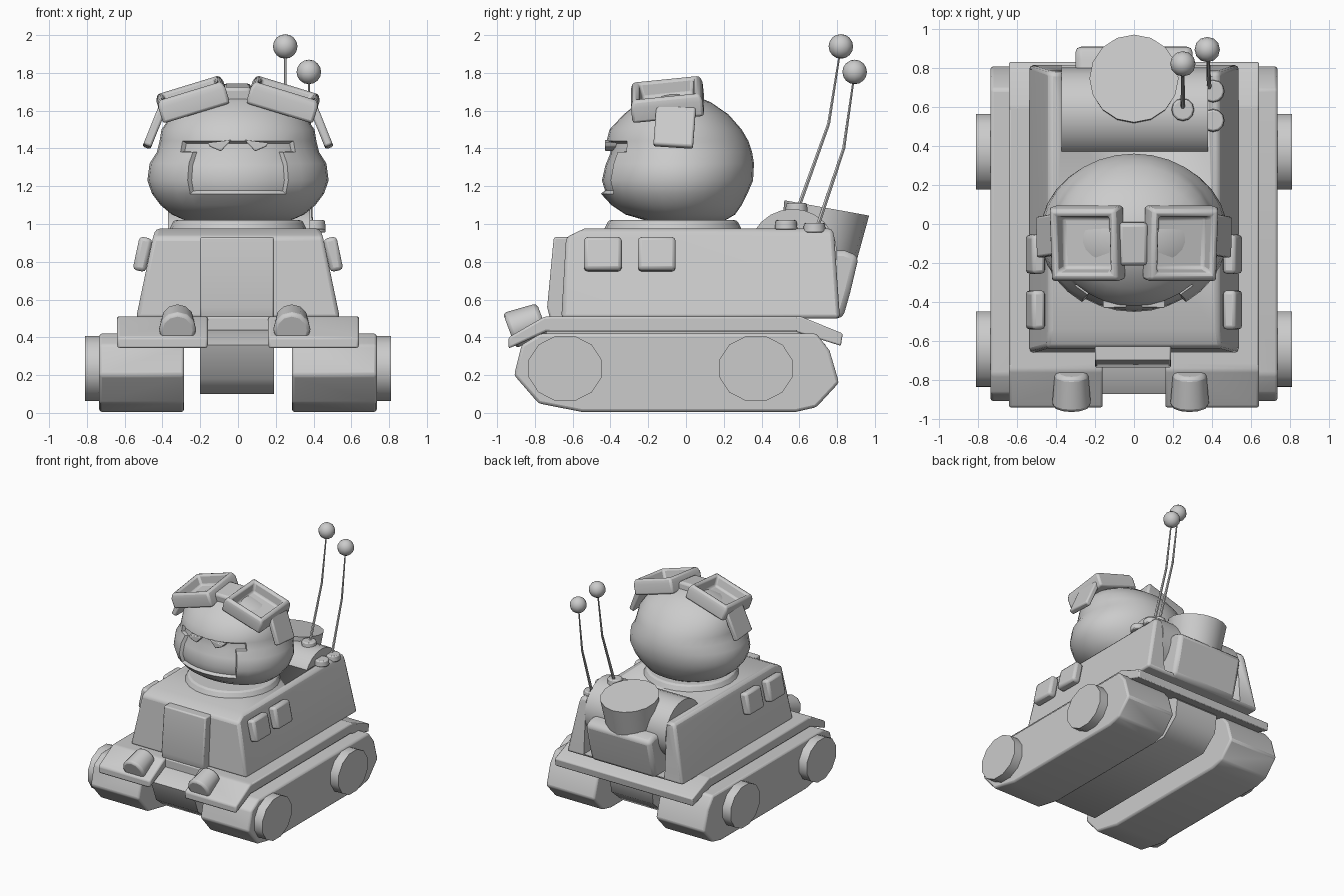
import bpy, bmesh, math
from mathutils import Matrix, Vector

if "Cube" in bpy.data.objects:
    bpy.data.objects.remove(bpy.data.objects["Cube"])

grey = bpy.data.materials.new("plain_grey")
grey.diffuse_color = (0.6, 0.6, 0.6, 1)
grey.use_nodes = True
grey.node_tree.nodes["Principled BSDF"].inputs["Base Color"].default_value = grey.diffuse_color


def finish(name, bm, bevel=0.0, angle=35, segs=2):
    bmesh.ops.recalc_face_normals(bm, faces=bm.faces)
    me = bpy.data.meshes.new(name)
    bm.to_mesh(me)
    bm.free()
    ob = bpy.data.objects.new(name, me)
    bpy.context.collection.objects.link(ob)
    me.materials.append(grey)
    if bevel:
        m = ob.modifiers.new("bevel", 'BEVEL')
        m.width, m.segments = bevel, segs
        m.limit_method = 'ANGLE'
    bpy.ops.object.select_all(action='DESELECT')
    ob.select_set(True)
    bpy.context.view_layer.objects.active = ob
    bpy.ops.object.shade_smooth_by_angle(angle=math.radians(angle))
    return ob


def loft(name, rings, matrix=None, **kw):
    """Skin a list of equal-length point rings and cap both ends."""
    bm = bmesh.new()
    vs = [[bm.verts.new(p) for p in r] for r in rings]
    n = len(vs[0])
    for a, b in zip(vs, vs[1:]):
        for i in range(n):
            bm.faces.new((a[i], a[(i + 1) % n], b[(i + 1) % n], b[i]))
    bm.faces.new(vs[0])
    bm.faces.new(vs[-1])
    if matrix:
        bm.transform(matrix)
    return finish(name, bm, **kw)


def prism(name, profile, x0, x1, **kw):
    """Side (y, z) profile extruded along x."""
    return loft(name, [[(x, y, z) for y, z in profile] for x in (x0, x1)], **kw)


def rect(x0, x1, y0, y1, z):
    return [(x0, y0, z), (x1, y0, z), (x1, y1, z), (x0, y1, z)]


def box(name, size, matrix, **kw):
    x, y, z = (s / 2 for s in size)
    return loft(name, [rect(-x, x, -y, y, -z), rect(-x, x, -y, y, z)], matrix, **kw)


def rod(name, a, b, r0, r1, sides=12, **kw):
    """Tapered cylinder from a to b."""
    a, b = Vector(a), Vector(b)
    rot = (b - a).to_track_quat('Z', 'Y').to_matrix().to_4x4()
    rings = [[(r * math.cos(t * math.tau / sides), r * math.sin(t * math.tau / sides), z)
              for t in range(sides)] for r, z in ((r0, 0), (r1, (b - a).length))]
    return loft(name, rings, Matrix.Translation(a) @ rot, **kw)


def ball(name, pos, r):
    bm = bmesh.new()
    bmesh.ops.create_uvsphere(bm, u_segments=12, v_segments=8, radius=r,
                              matrix=Matrix.Translation(pos))
    finish(name, bm, angle=60)


def place(pos, rx=0, ry=0):
    return (Matrix.Translation(pos) @ Matrix.Rotation(math.radians(ry), 4, 'Y')
            @ Matrix.Rotation(math.radians(rx), 4, 'X'))


# Tracks, wheels, front and rear mudguards
track = [(-0.91, 0.20), (-0.78, 0.05), (-0.55, 0.005), (0.58, 0.005), (0.69, 0.03),
         (0.81, 0.16), (0.76, 0.33), (0.69, 0.42), (-0.77, 0.42), (-0.87, 0.36)]
for s in (-1, 1):
    prism("track", track, s * 0.285, s * 0.735, bevel=0.015, angle=50)
    for y in (-0.64, 0.37):
        ring = [(y + 0.2 * math.cos(t * math.tau / 12 + 0.26),
                 0.235 + 0.178 * math.sin(t * math.tau / 12 + 0.26)) for t in range(12)]
        prism("wheel", ring, s * 0.70, s * 0.81)
    prism("front_mudguard", [(-0.70, 0.51), (-0.75, 0.51), (-0.94, 0.40), (-0.94, 0.34),
                             (-0.74, 0.43), (-0.70, 0.43)], s * 0.16, s * 0.64, bevel=0.012)
    # Headlights
    x = 0.285 if s > 0 else -0.32
    rod("headlight", (x, -0.76, 0.50), (x, -0.935, 0.435), 0.085, 0.1, 12, bevel=0.02)

# Lower hull and deck
prism("lower_hull", [(-0.87, 0.36), (-0.80, 0.18), (-0.70, 0.10), (0.58, 0.10), (0.72, 0.22),
                     (0.74, 0.36), (0.66, 0.44), (-0.74, 0.44)], -0.2, 0.19, angle=50)
prism("deck", [(-0.73, 0.43), (0.60, 0.43), (0.60, 0.51), (-0.73, 0.51)], -0.64, 0.64, bevel=0.01)
prism("rear_mudguard", [(0.58, 0.43), (0.82, 0.355), (0.83, 0.42), (0.61, 0.51), (0.58, 0.51)],
      -0.64, 0.64, bevel=0.008)

# Tapered cabin with a rear bay
cabin = loft("cabin", [rect(-0.54, 0.54, -0.66, 0.815, 0.50), rect(-0.45, 0.45, -0.635, 0.785, 0.93),
                       rect(-0.435, 0.435, -0.54, 0.775, 0.975)], bevel=0.02)
cutter = box("bay_cutter", (0.75, 0.6, 0.8), place((0.005, 0.85, 0.92)))
cutter.hide_render = True
cutter.hide_viewport = True
cut = cabin.modifiers.new("bay", 'BOOLEAN')
cut.object, cut.operation, cut.solver = cutter, 'DIFFERENCE', 'EXACT'
prism("nose_panel", [(-0.58, 0.93), (-0.70, 0.93), (-0.735, 0.56), (-0.72, 0.50), (-0.58, 0.50)],
      -0.2, 0.19, bevel=0.01)
for s in (-1, 1):
    for y in (-0.44, -0.155):
        box("side_hatch", (0.07, 0.2, 0.18), place((s * 0.505, y, 0.84), 0, -s * 12), bevel=0.02)

# Rear cargo: drum, pack and bucket
drum = [(0.565 + 0.235 * math.cos(t * math.tau / 24), 0.845 + 0.235 * math.sin(t * math.tau / 24))
        for t in range(24)]
prism("cargo_drum", drum, -0.37, 0.38)
prism("rear_pack", [(0.50, 0.50), (0.83, 0.50), (0.87, 0.64), (0.915, 0.83), (0.84, 0.86),
                    (0.50, 0.86)], -0.3, 0.3, bevel=0.03, angle=50)
rod("bucket", (0, 0.69, 0.78), (0, 0.745, 1.085), 0.20, 0.228, 16)

# Collar
rod("collar", (0, -0.07, 0.96), (0, -0.07, 1.02), 0.37, 0.34, 24, bevel=0.012)

# Head: stacked oval rings (height, half width, front, back)
levels = [(1.015, 0.27, -0.20, 0.20), (1.05, 0.35, -0.32, 0.26), (1.10, 0.41, -0.395, 0.295),
          (1.16, 0.455, -0.45, 0.325), (1.23, 0.48, -0.47, 0.355), (1.32, 0.468, -0.45, 0.36),
          (1.38, 0.43, -0.425, 0.35), (1.44, 0.415, -0.42, 0.33), (1.50, 0.405, -0.405, 0.295),
          (1.58, 0.35, -0.33, 0.225), (1.645, 0.25, -0.25, 0.13), (1.69, 0.11, -0.14, 0.02)]
bm = bmesh.new()
rows = []
for z, w, f, b in levels:
    row = []
    for i in range(32):
        t = i * math.tau / 32
        c, sn = math.cos(t), math.sin(t)
        y = -0.05 + sn * (b + 0.05 if sn > 0 else -0.05 - f)
        row.append(bm.verts.new((w * c, y, z)))
    rows.append(row)
for lo, hi in zip(rows, rows[1:]):
    for i in range(32):
        j = (i + 1) % 32
        bm.faces.new((lo[i], lo[j], hi[j], hi[i]))
bm.faces.new(rows[0])
bm.faces.new(rows[-1])
bmesh.ops.recalc_face_normals(bm, faces=bm.faces)
face = []
for f in bm.faces:
    c = f.calc_center_median()
    if abs(c.x) < 0.28 and c.y < -0.2 and 1.17 < c.z < 1.43:
        face.append(f)
bmesh.ops.inset_region(bm, faces=face, thickness=0.012, depth=-0.025)
finish("head", bm, angle=45)

# Eyes: small wedges under the brow
for s in (-1, 1):
    wedge = [(0.035, 1.445), (0.16, 1.43), (0.15, 1.41), (0.09, 1.385)]
    loft("eye", [[(s * x, y, z) for x, z in wedge] for y in (-0.43, -0.34)], bevel=0.006)

# Goggles: hollow frames, bridge and side straps
def square(h, z):
    return rect(-h, h, -h * 1.03, h * 1.03, z)

for s in (-1, 1):
    loft("goggle_frame", [square(0.185, -0.065), square(0.185, 0.02), square(0.172, 0.058),
                          square(0.142, 0.058), square(0.128, -0.025)],
         place((s * 0.243, -0.1, 1.665), 6, s * 17), bevel=0.015)
    box("goggle_strap", (0.045, 0.21, 0.23), place((s * 0.44, -0.06, 1.515), -4, -s * 22), bevel=0.012)
box("goggle_bridge", (0.15, 0.22, 0.09), place((-0.005, -0.1, 1.69), 6), bevel=0.02)

# Antennas with bent stems and round tips
for base, bend, tip in (((0.25, 0.585, 1.06), (0.25, 0.755, 1.53), (0.25, 0.82, 1.94)),
                        ((0.385, 0.69, 0.97), (0.38, 0.835, 1.40), (0.375, 0.893, 1.805))):
    rod("antenna_stem", base, bend, 0.012, 0.009, 6)
    rod("antenna_stem", bend, tip, 0.009, 0.005, 6)
    ball("antenna_tip", tip, 0.065)
for x, y, z in ((0.25, 0.585, 1.06), (0.405, 0.68, 0.955), (0.405, 0.53, 0.97)):
    rod("antenna_base", (x, y, z), (x, y, z + 0.05), 0.06, 0.055, 12, bevel=0.008)
